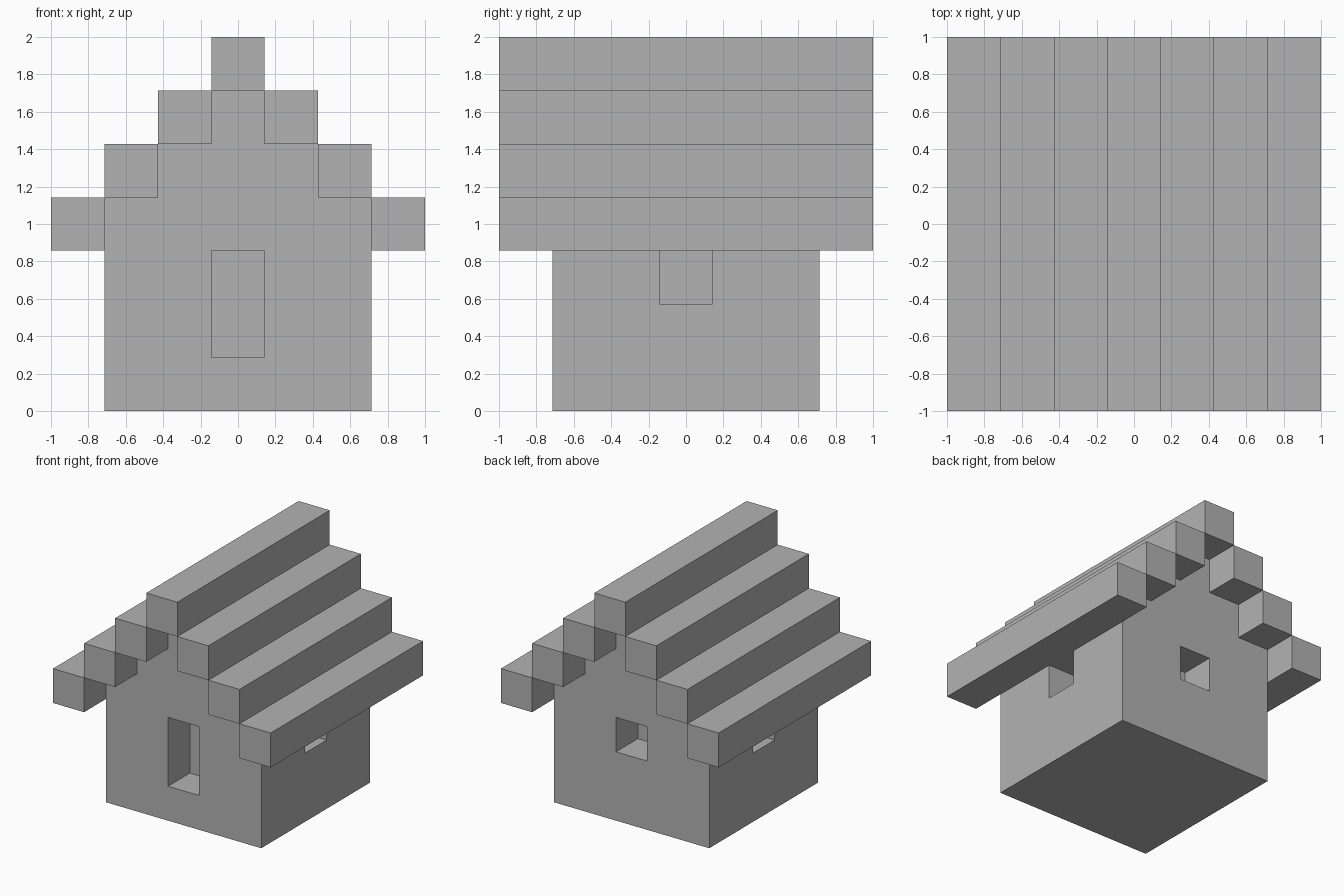
import bpy
import bmesh

U = 2 / 7  # edge of one building block

default = bpy.data.objects.get("Cube")
if default:
    bpy.data.objects.remove(default, do_unlink=True)

grey = bpy.data.materials.new("stone_grey")
grey.use_nodes = True
colour = (0.45, 0.45, 0.45, 1)
grey.diffuse_color = colour
grey.node_tree.nodes["Principled BSDF"].inputs["Base Color"].default_value = colour


def add_object(name, bm):
    bmesh.ops.recalc_face_normals(bm, faces=bm.faces)
    mesh = bpy.data.meshes.new(name)
    bm.to_mesh(mesh)
    bm.free()
    mesh.materials.append(grey)
    obj = bpy.data.objects.new(name, mesh)
    bpy.context.collection.objects.link(obj)
    return obj


def box(name, centre, size):
    """Box with centre and size given in blocks."""
    bm = bmesh.new()
    bmesh.ops.create_cube(bm, size=1)
    for v in bm.verts:
        v.co = [(c + p * s) * U for c, p, s in zip(centre, v.co, size)]
    return add_object(name, bm)


# House body: stepped gable outline extruded front to back
half = [(2.5, 0), (2.5, 4), (1.5, 4), (1.5, 5), (0.5, 5), (0.5, 6)]
outline = half + [(-x, z) for x, z in reversed(half)]
bm = bmesh.new()
face = bm.faces.new([bm.verts.new((x * U, -2.5 * U, z * U)) for x, z in outline])
extruded = bmesh.ops.extrude_face_region(bm, geom=[face])["geom"]
bmesh.ops.translate(bm, vec=(0, 5 * U, 0),
                    verts=[g for g in extruded if isinstance(g, bmesh.types.BMVert)])
body = add_object("house_body", bm)

# Door and window recesses, each one block deep
recesses = [
    box("door_cutter", (0, -2.5, 2), (1, 2, 2)),
    box("back_window_cutter", (0, 2.5, 2.5), (1, 2, 1)),
    box("left_window_cutter", (2.5, 0, 2.5), (2, 1, 1)),
    box("right_window_cutter", (-2.5, 0, 2.5), (2, 1, 1)),
]
bpy.context.view_layer.objects.active = body
for cutter in recesses:
    cutter.hide_render = True
    cut = body.modifiers.new(cutter.name, "BOOLEAN")
    cut.operation = "DIFFERENCE"
    cut.solver = "EXACT"
    cut.object = cutter
    bpy.ops.object.modifier_apply(modifier=cut.name)
    bpy.data.objects.remove(cutter, do_unlink=True)

# Roof: paired beams stepping up to the ridge
for step in range(3):
    for side, sign in (("left", 1), ("right", -1)):
        box(f"{side}_roof_beam_{step + 1}", (sign * (3 - step), 0, 3.5 + step), (1, 7, 1))
box("ridge_beam", (0, 0, 6.5), (1, 7, 1))
